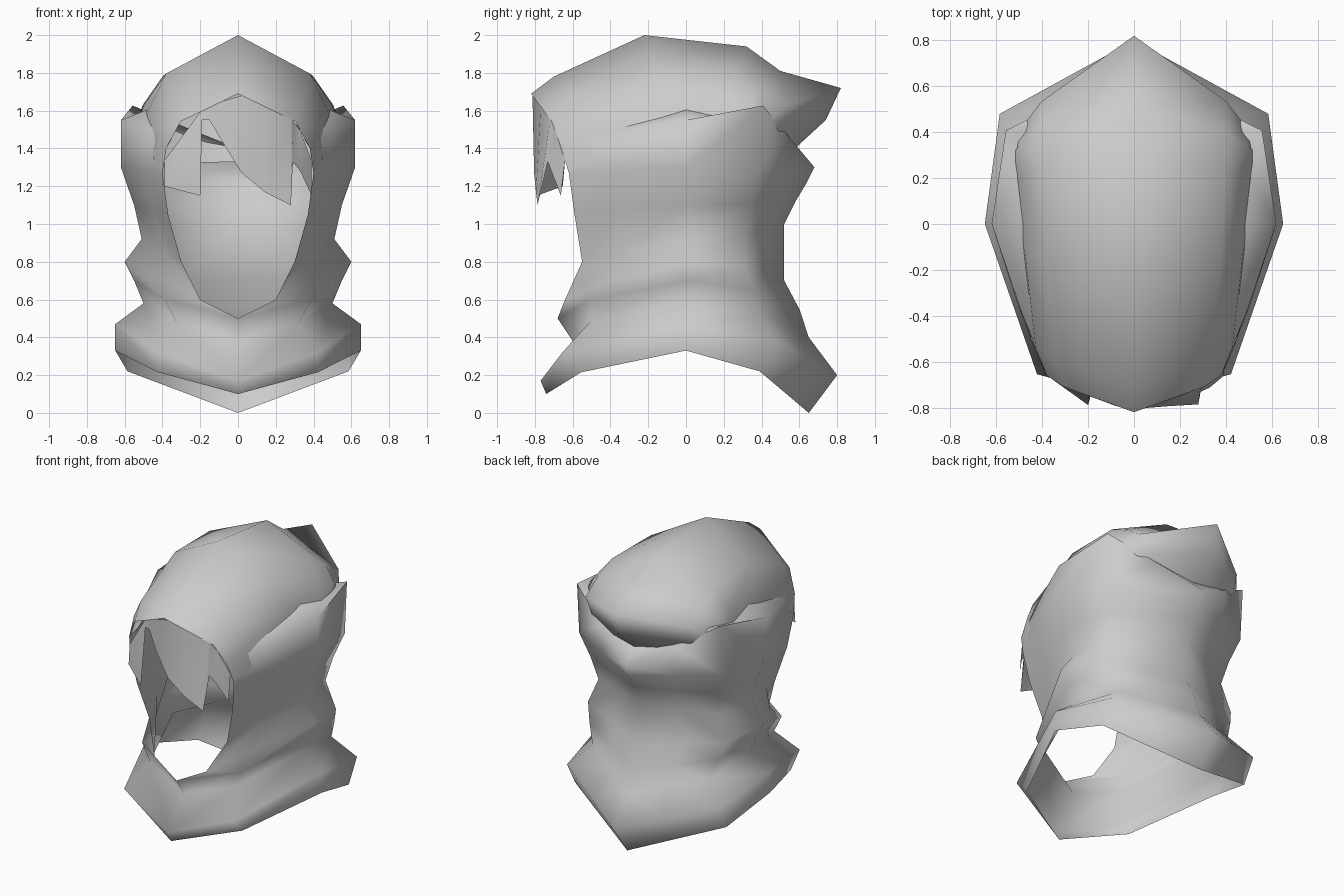
import bpy
import bmesh
from math import sin, cos, pi, radians
from mathutils import Vector

default_cube = bpy.data.objects.get("Cube")
if default_cube:
    bpy.data.objects.remove(default_cube, do_unlink=True)


def make_material(name, colour):
    material = bpy.data.materials.new(name)
    material.use_nodes = True
    material.diffuse_color = colour
    shader = material.node_tree.nodes["Principled BSDF"]
    shader.inputs["Base Color"].default_value = colour
    return material


cloth = make_material("plain grey cloth", (0.6, 0.6, 0.6, 1))


def mix(start, end, amount):
    return start + (end - start) * amount


def loft(name, sections, mirrored):
    """Skin equal-length cross-sections into one open, smooth cloth sheet."""
    mesh = bpy.data.meshes.new(name)
    bm = bmesh.new()
    rows = [[bm.verts.new(point) for point in section] for section in sections]
    for lower, upper in zip(rows, rows[1:]):
        for a, b, c, d in zip(lower, lower[1:], upper[1:], upper):
            bm.faces.new((a, b, c, d))
    bm.to_mesh(mesh)
    bm.free()
    mesh.materials.append(cloth)
    part = bpy.data.objects.new(name, mesh)
    bpy.context.collection.objects.link(part)

    bpy.ops.object.select_all(action='DESELECT')
    part.select_set(True)
    bpy.context.view_layer.objects.active = part
    bpy.ops.object.shade_smooth_by_angle(angle=radians(85))
    if mirrored:
        mirror = part.modifiers.new("Mirror", 'MIRROR')
        mirror.use_clip = True
    return part


def half_ring(front, side, back, corner=(.45, .6), lift=0):
    """Half a cloth ring: front (x, y, z), widest point (x, z), back (y, z).

    The corner tells how far the cheek point goes out and forward, and the
    lift raises the point behind the side.
    """
    start = Vector(front)
    widest = Vector((side[0], 0, side[1]))
    end = Vector((0, back[0], back[1]))
    out, forward = corner
    cheek = Vector((mix(start.x, widest.x, out),
                    start.y * forward,
                    mix(start.z, widest.z, .5)))
    rear_corner = Vector((widest.x * .9,
                          end.y * .6,
                          mix(widest.z, end.z, 1 / 3) + lift))
    return [start, cheek, widest, rear_corner, rear_corner.lerp(end, .5), end]


def hood_arch(crown, hem):
    """Half an arch, from the crown (y, z) down to the hem (x, y, z)."""
    crown_y, crown_z = crown
    hem_x, hem_y, hem_z = hem
    points = []
    for share in (0, .55, .8, 1):
        angle = share * pi / 2
        points.append(Vector((hem_x * sin(angle),
                              mix(crown_y, hem_y, share),
                              mix(hem_z, crown_z, cos(angle)))))
    return points


# Flared collar, from its pointed lower hem up to the crease at the neck
full = (.65, .85)
collar = [
    half_ring(front=(0, -.74, .1), side=(.65, .33), back=(.65, 0), corner=(.65, .75)),
    half_ring(front=(0, -.77, .17), side=(.65, .47), back=(.8, .2), corner=full),
    half_ring(front=(0, -.6, .38), side=(.5, .58), back=(.65, .4), corner=full),
]

# Neck wrap, whose front edges form the rim of the face opening
neck_wrap = [
    half_ring(front=(0, -.68, .5), side=(.55, .7), back=(.6, .55), corner=(.7, .75)),
    half_ring(front=(.2, -.64, .6), side=(.6, .8), back=(.52, .7)),
    half_ring(front=(.3, -.55, .8), side=(.51, .92), back=(.52, 1)),
    half_ring(front=(.37, -.59, 1.05), side=(.55, 1.1), back=(.58, 1.12)),
    half_ring(front=(.4, -.62, 1.27), side=(.62, 1.3), back=(.64, 1.22)),
]

# Flared upper edge with raised points over the ears, and its tucked-in lip
ear_fold = [
    half_ring(front=(.38, -.65, 1.4), side=(.62, 1.55), back=(.68, 1.3), lift=.16),
    half_ring(front=(.35, -.6, 1.45), side=(.47, 1.61), back=(.58, 1.4), lift=.03),
]
loft("neck_wrap_and_collar", collar + neck_wrap + ear_fold, mirrored=True)

# Hood, from the brow to the rear point and under it
hood = [
    hood_arch(crown=(-.82, 1.69), hem=(.4, -.62, 1.27)),
    hood_arch(crown=(-.7, 1.78), hem=(.45, -.5, 1.35)),
    hood_arch(crown=(-.22, 2), hem=(.5, -.1, 1.42)),
    hood_arch(crown=(.32, 1.94), hem=(.52, .2, 1.5)),
    hood_arch(crown=(.5, 1.81), hem=(.53, .3, 1.55)),
    hood_arch(crown=(.82, 1.72), hem=(.53, .3, 1.45)),
    hood_arch(crown=(.74, 1.55), hem=(.5, .3, 1.4)),
    hood_arch(crown=(.5, 1.33), hem=(.45, .3, 1.3)),
]
loft("hood", hood, mirrored=True)


def brow_point(x):
    """The point on the hood's front rim at the given x."""
    rim = hood[0]
    for inner, outer in zip(rim, rim[1:]):
        if abs(x) <= outer.x:
            point = inner.lerp(outer, (abs(x) - inner.x) / (outer.x - inner.x))
            return Vector((x, point.y, point.z))


def hanging_flap(name, lower_edge):
    """Torn cloth hung from the brow; its long tips swing forward."""
    top = [brow_point(x) for x, z in lower_edge]
    bottom = []
    for rim, (x, z) in zip(top, lower_edge):
        swing = min(1, 4 * (rim.z - z) ** 2)
        bottom.append((x, mix(rim.y, -.8, swing), z))
    loft(name, [bottom, top], mirrored=False)


# Torn lower edges, as x and z
hanging_flap("left_hanging_flap", [
    (-.18, 1.6), (-.08, 1.43), (.02, 1.27), (.14, 1.17),
    (.28, 1.1), (.29, 1.33), (.33, 1.28), (.39, 1.15)])
hanging_flap("right_hanging_flap", [
    (-.39, 1.2), (-.2, 1.15), (-.19, 1.55), (-.15, 1.55)])
